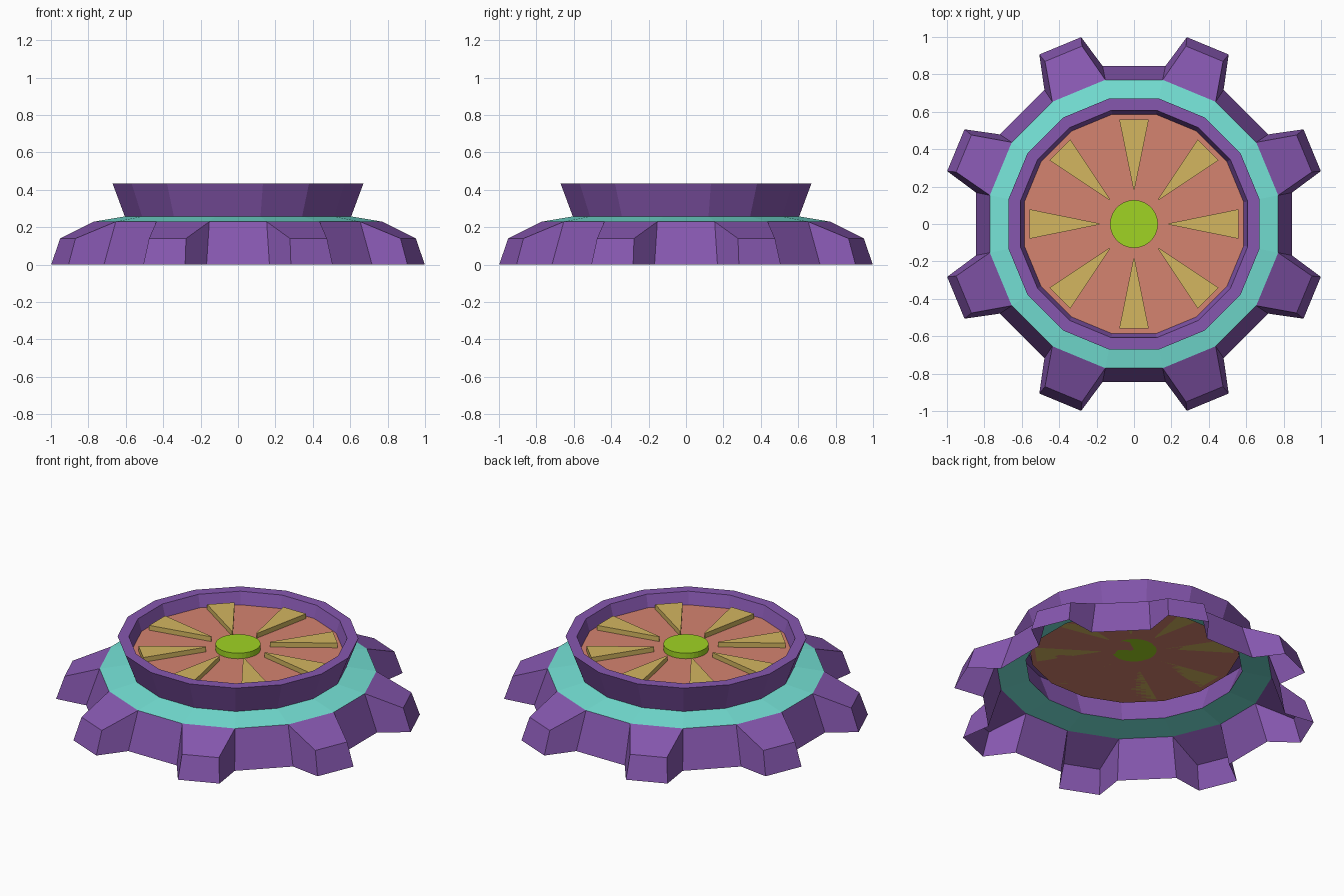
import bpy, bmesh, math
from mathutils import Vector

if "Cube" in bpy.data.objects:
    bpy.data.objects.remove(bpy.data.objects["Cube"])

N = 16  # sides of every ring


def mat(name, r, g, b):
    lin = [(c / 255 / 12.92 if c / 255 <= 0.04045 else ((c / 255 + 0.055) / 1.055) ** 2.4) for c in (r, g, b)]
    m = bpy.data.materials.new(name)
    m.diffuse_color = (*lin, 1)
    m.use_nodes = True
    m.node_tree.nodes["Principled BSDF"].inputs["Base Color"].default_value = m.diffuse_color
    return m


PURPLE = mat("purple", 134, 87, 175)
TEAL = mat("teal", 117, 226, 214)
CORAL = mat("coral", 213, 131, 112)
GOLD = mat("gold", 211, 182, 96)
GREEN = mat("lime green", 160, 212, 35)


def make(name, verts, faces, material):
    me = bpy.data.meshes.new(name)
    me.from_pydata(verts, [], faces)
    me.materials.append(material)
    bm = bmesh.new()
    bm.from_mesh(me)
    bmesh.ops.remove_doubles(bm, verts=bm.verts, dist=1e-4)
    bm.to_mesh(me)
    bm.free()
    ob = bpy.data.objects.new(name, me)
    bpy.context.collection.objects.link(ob)
    return ob


def corner(i, r, z):
    a = math.tau * (i + 0.5) / N
    return (r * math.cos(a), r * math.sin(a), z)


def polar(a, r, w, z):
    """Point at distance r along direction a, shifted sideways by w."""
    return (r * math.cos(a) - w * math.sin(a), r * math.sin(a) + w * math.cos(a), z)


def lathe(name, profile, material):
    """Faceted ring; profile runs upward on the outside."""
    verts = [corner(i, r, z) for r, z in profile for i in range(N)]
    faces = [(k * N + i, k * N + (i + 1) % N, (k + 1) * N + (i + 1) % N, (k + 1) * N + i)
             for k in range(len(profile) - 1) for i in range(N)]
    return make(name, verts, faces, material)


def prism(name, outlines, z0, z1, material):
    """Extruded counter-clockwise outlines."""
    verts, faces = [], []
    for pts in outlines:
        n, b = len(pts), len(verts)
        verts += [(x, y, z) for z in (z0, z1) for x, y in pts]
        faces.append([b + n + i for i in range(n)])
        faces.append([b + i for i in reversed(range(n))])
        faces += [(b + i, b + (i + 1) % n, b + n + (i + 1) % n, b + n + i) for i in range(n)]
    return make(name, verts, faces, material)


# Toothed skirt: sloped wall panels alternating with hollow teeth
R_TOP, Z_TOP, R_BOT = 0.786, 0.23, 0.862
verts, faces = [], []


def face(*pts):
    b = len(verts)
    verts.extend(pts)
    faces.append(list(range(b, b + len(pts))))


for i in range(N):
    t0, t1 = corner(i, R_TOP, Z_TOP), corner(i + 1, R_TOP, Z_TOP)
    b0, b1 = corner(i, R_BOT, 0), corner(i + 1, R_BOT, 0)
    if i % 2:
        face(b0, b1, t1, t0)
        continue
    a = math.tau * (i + 1) / N
    m0, m1 = polar(a, 0.985, -0.107, 0.14), polar(a, 0.985, 0.107, 0.14)
    o0, o1 = polar(a, 1.031, -0.121, 0), polar(a, 1.031, 0.121, 0)
    face(m0, m1, t1, t0)      # sloped top
    face(o0, o1, m1, m0)      # outer end
    face(b0, o0, m0, t0)      # sides
    face(o1, b1, t1, m1)
# Teeth sit at 22.5 degrees off each axis
make("toothed_skirt", verts, faces, PURPLE)

# Shallow ring on top of the skirt
lathe("shoulder_ring", [(R_TOP, Z_TOP), (0.617, 0.258)], TEAL)

# Flared collar with flat rim and inner lip
lathe("flared_collar", [(0.617, 0.258), (0.684, 0.435), (0.62, 0.435), (0.598, 0.36)], PURPLE)

# Recessed plate
make("face_plate", [corner(i, 0.6, 0.36) for i in range(N)], [list(range(N))], CORAL)

# Eight wedge spokes
wedges = []
for k in range(8):
    a = math.tau * k / 8
    wedges.append([polar(a, r, w, 0)[:2] for r, w in
                   ((0.185, -0.003), (0.56, -0.079), (0.56, 0.079), (0.185, 0.003))])
prism("wedge_spokes", wedges, 0.36, 0.39, GOLD)

# Round hub button
hub = [(0.128 * math.cos(math.tau * i / 32), 0.128 * math.sin(math.tau * i / 32)) for i in range(32)]
prism("hub_button", [hub], 0.36, 0.395, GREEN)
